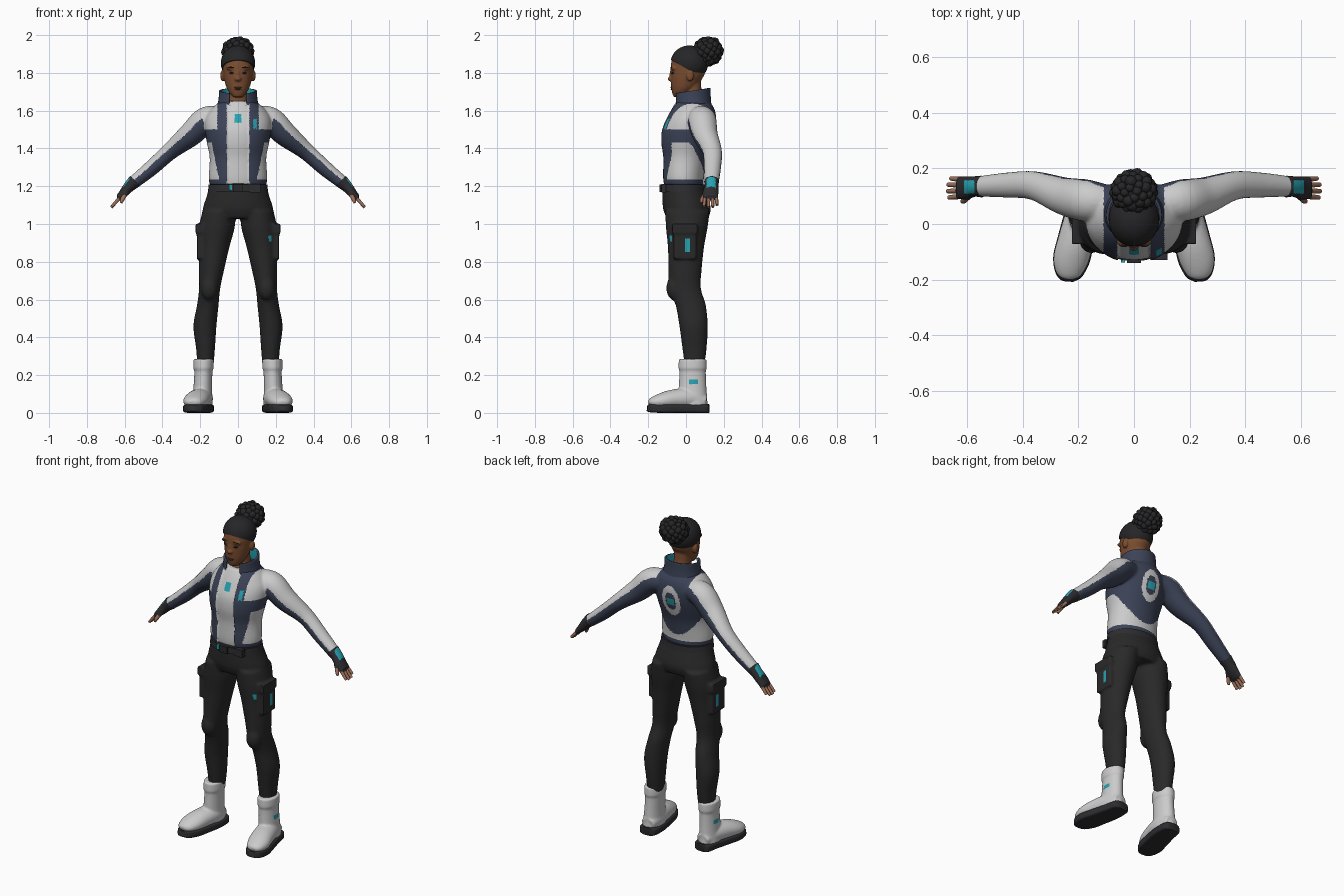
import bpy, bmesh, math, random
from mathutils import Vector, Matrix

cube = bpy.data.objects.get("Cube")
if cube:
    bpy.data.objects.remove(cube, do_unlink=True)


def material(name, r, g, b):
    m = bpy.data.materials.new(name)
    m.use_nodes = True
    m.diffuse_color = (r, g, b, 1)
    bsdf = next(n for n in m.node_tree.nodes if n.type == 'BSDF_PRINCIPLED')
    bsdf.inputs["Base Color"].default_value = (r, g, b, 1)
    bsdf.inputs["Roughness"].default_value = 0.8
    return m


NAVY = material("navy cloth", .045, .056, .095)
WHITE = material("off white", .6, .6, .6)
TEAL = material("teal trim", .02, .36, .44)
BLACK = material("charcoal cloth", .022, .022, .022)
HAIR = material("black hair", .019, .019, .021)
SKIN = material("brown skin", .2, .075, .03)
FINGER = material("light brown skin", .34, .16, .1)
LIP = material("dark lip", .12, .035, .022)
RUBBER = material("dark rubber", .026, .026, .03)

X, Y, Z = Vector((1, 0, 0)), Vector((0, 1, 0)), Vector((0, 0, 1))


def spline(points, steps):
    """Catmull-Rom through rows of numbers."""
    rows = [Vector(p) for p in points]
    out = []
    for i in range(len(rows) - 1):
        a, b, c, d = rows[max(i - 1, 0)], rows[i], rows[i + 1], rows[min(i + 2, len(rows) - 1)]
        for k in range(steps):
            t = k / steps
            out.append(.5 * (2 * b + (c - a) * t + (2 * a - 5 * b + 4 * c - d) * t ** 2
                             + (3 * b - a - 3 * c + d) * t ** 3))
    return out + [rows[-1]]


def tube(bm, points, side=1, axis=None, ref=Y, power=1, caps=True, n=40, steps=6):
    """Loft rows of (x, y, z, radius along ref, other radius)."""
    rows = spline(points, steps)
    for r in rows:
        r[0] *= side
    centres = [Vector(r[:3]) for r in rows]
    rings = []
    for i, (c, r) in enumerate(zip(centres, rows)):
        t = axis or (centres[min(i + 1, len(rows) - 1)] - centres[max(i - 1, 0)]).normalized()
        u = (ref - t * ref.dot(t)).normalized()
        v = t.cross(u)
        ring = []
        for k in range(n):
            ca, sa = math.cos(math.tau * k / n), math.sin(math.tau * k / n)
            ca, sa = (math.copysign(abs(q) ** power, q) for q in (ca, sa))
            ring.append(bm.verts.new(c + u * ca * r[3] + v * sa * r[4]))
        rings.append(ring)
    for a, b in zip(rings, rings[1:]):
        for k in range(n):
            bm.faces.new((a[k], a[k - 1], b[k - 1], b[k]))
    if caps:
        bm.faces.new(rings[0])
        bm.faces.new(rings[-1])


def ball(bm, loc, size, seg=20):
    bmesh.ops.create_uvsphere(bm, u_segments=seg, v_segments=seg // 2, radius=1,
                              matrix=Matrix.LocRotScale(Vector(loc), None, Vector(size)))


def box(bm, loc, size):
    bmesh.ops.create_cube(bm, size=1, matrix=Matrix.LocRotScale(Vector(loc), None, Vector(size)))


def part(name, bm, mats, voxel=0, rule=None, angle=50):
    """Make an object; optionally fuse its shells and colour faces by a rule."""
    bmesh.ops.recalc_face_normals(bm, faces=bm.faces)
    me = bpy.data.meshes.new(name)
    bm.to_mesh(me)
    bm.free()
    ob = bpy.data.objects.new(name, me)
    bpy.context.collection.objects.link(ob)
    if voxel:
        m = ob.modifiers.new("fuse", 'REMESH')
        m.mode, m.voxel_size = 'VOXEL', voxel
        s = ob.modifiers.new("soften", 'SMOOTH')
        s.factor, s.iterations = .5, 5
        bpy.context.view_layer.update()
        deps = bpy.context.evaluated_depsgraph_get()
        me = bpy.data.meshes.new_from_object(ob.evaluated_get(deps))
        ob.modifiers.clear()
        ob.data = me
    me.materials.clear()
    for m in mats:
        me.materials.append(m)
    for p in me.polygons:
        p.use_smooth = True
        p.material_index = mats.index(rule(p.center, p.normal)) if rule else 0
    me.set_sharp_from_angle(angle=math.radians(angle))
    return ob


SIDES = ((1, "left"), (-1, "right"))

# Jacket: torso and sleeves fused, panels coloured by position
bm = bmesh.new()
torso = [(1.205, .15, -.125, .095), (1.25, .155, -.13, .095), (1.35, .15, -.13, .11),
         (1.43, .165, -.14, .135), (1.5, .175, -.135, .155), (1.56, .172, -.11, .16),
         (1.61, .14, -.085, .15), (1.65, .095, -.06, .125)]
tube(bm, [(0, (f + b) / 2, z, (b - f) / 2, w) for z, w, f, b in torso], axis=Z)
for s, _ in SIDES:
    tube(bm, [(.09, .08, 1.56, .06, .06), (.17, .085, 1.55, .075, .07), (.25, .1, 1.475, .068, .064),
              (.36, .138, 1.385, .052, .046), (.46, .14, 1.295, .045, .041),
              (.565, .135, 1.21, .036, .034)], side=s)


def jacket_rule(c, n):
    x, y, z = abs(c.x), c.y, c.z
    up = n.dot(Vector((math.copysign(.68, c.x), 0, .73)))
    if y < 0 and x < .06:
        return TEAL if x < .016 and abs(z - 1.56) < .024 else WHITE
    if y < 0 and abs(c.x - .09) < .009 and abs(z - 1.53) < .026:
        return TEAL
    if y > .05 and x < .07:
        e = math.hypot(x / .06, (z - 1.49) / .095)
        if x < .022 and abs(z - 1.49) < .022:
            return TEAL
        if .58 < e < 1:
            return WHITE
    if x > .2 or (z > 1.5 and x > .11):
        return WHITE if up > .3 else NAVY
    if 1.235 < z < 1.43:
        if x > .1 + .2 * (z - 1.235) and (y < 0 or z < 1.27 + 6 * x * x):
            return WHITE
        if y > 0 and z < 1.27 + 6 * x * x:
            return WHITE
    return NAVY


jacket = part("jacket", bm, [NAVY, WHITE, TEAL], .007, jacket_rule)
for v in jacket.data.vertices:      # shirt sits behind the open jacket edges
    if abs(v.co.x) < .058 and v.co.y < 0:
        v.co.y += .01

# Standing collar with teal lining
bm = bmesh.new()
tube(bm, [(0, .035, 1.61, .1, .112), (0, .033, 1.66, .098, .103), (0, .033, 1.705, .098, .1)],
     axis=Z, caps=False, n=64)
bmesh.ops.delete(bm, context='FACES', geom=[
    f for f in bm.faces if f.calc_center_median().y < 0 and abs(f.calc_center_median().x) < .045])
for v in bm.verts:
    v.co.z += .15 * (v.co.y - .03)
collar = part("collar", bm, [NAVY, TEAL])
m = collar.modifiers.new("thickness", 'SOLIDIFY')
m.thickness, m.offset, m.material_offset = .011, -1, 1

# Trousers: pelvis, legs, knee pads and cargo pockets fused
bm = bmesh.new()
tube(bm, [(0, -.015, 1.215, .108, .148), (0, -.005, 1.15, .12, .165), (0, .005, 1.08, .126, .186),
          (0, .008, 1.03, .11, .175)], axis=Z)
for s, _ in SIDES:
    tube(bm, [(.1, .008, 1.07, .118, .088), (.112, .004, .98, .11, .094), (.125, 0, .88, .096, .08),
              (.14, -.005, .76, .088, .067), (.15, -.005, .66, .084, .056), (.16, .025, .57, .08, .057),
              (.175, .04, .46, .075, .061), (.172, .045, .34, .064, .05), (.172, .045, .25, .052, .043)],
         side=s, axis=Z)
    ball(bm, (s * .152, -.06, .66), (.045, .045, .065))
    box(bm, (s * .195, -.005, .9), (.046, .12, .17))
    box(bm, (s * .197, -.005, .975), (.054, .135, .05))


def trouser_rule(c, n):
    strip = abs(c.x) > .19 and abs(c.y - .01) < .012 and .85 < c.z < .92
    tab = abs(c.x - .17) < .008 and c.y < -.03 and .91 < c.z < .94
    return TEAL if strip or tab else BLACK


part("trousers", bm, [BLACK, TEAL], .008, trouser_rule)

# Belt, pouch and buckle
bm = bmesh.new()
tube(bm, [(0, -.013, 1.172, .121, .159), (0, -.014, 1.208, .119, .155)], axis=Z, steps=1, n=64)
box(bm, (.09, -.118, 1.19), (.06, .025, .045))
part("belt", bm, [RUBBER])
bm = bmesh.new()
box(bm, (0, -.134, 1.19), (.05, .014, .04))
part("buckle", bm, [BLACK])
bm = bmesh.new()
box(bm, (-.04, -.134, 1.195), (.014, .009, .03))
part("belt_tag", bm, [TEAL])

# Boots and soles
for s, side in SIDES:
    bm = bmesh.new()
    tube(bm, [(.182, .035, .285, .073, .053), (.183, .035, .235, .075, .054), (.183, .035, .22, .07, .048),
              (.187, .035, .12, .074, .05), (.19, .035, .04, .08, .057)], side=s, axis=Z)
    tube(bm, [(.185, .105, .06, .04, .035), (.19, .03, .075, .058, .055), (.21, -.06, .072, .064, .053),
              (.228, -.13, .062, .063, .043), (.236, -.18, .055, .045, .027),
              (.238, -.197, .05, .02, .012)], side=s, ref=X)

    def boot_rule(c, n):
        return TEAL if abs(c.x) > .22 and abs(c.y - .04) < .022 and abs(c.z - .165) < .013 else WHITE

    part(side + "_boot", bm, [WHITE, TEAL], .006, boot_rule)
    bm = bmesh.new()
    tube(bm, [(.183, .122, .023, .03, .023), (.184, .105, .023, .052, .023), (.19, .03, .023, .062, .023),
              (.21, -.06, .023, .066, .023), (.226, -.13, .023, .066, .023),
              (.235, -.185, .024, .047, .021), (.237, -.205, .026, .02, .017)],
         side=s, ref=X, power=.4)
    part(side + "_sole", bm, [RUBBER])

# Fingerless gloves, fingers and thumbs
for s, side in SIDES:
    glove, fingers = bmesh.new(), bmesh.new()
    tube(glove, [(.545, .135, 1.228, .04, .038), (.575, .135, 1.2, .037, .031),
                 (.605, .13, 1.165, .042, .024), (.632, .13, 1.138, .038, .017)], side=s)
    for i, reach in enumerate((.92, 1, .97, .8)):
        y = .13 + (i - 1.5) * .0195
        base, tip = Vector((.615, y, 1.152)), Vector((.056, (i - 1.5) * .004, -.064)) * reach
        for target, a, b, r in ((glove, 0, .42, .0125), (fingers, .3, 1, .0098)):
            p, q = base + tip * a, base + tip * b
            tube(target, [(*p, r, r), (*q, r * .8, r * .8)], side=s, n=12, steps=3)
    tube(glove, [(.58, .12, 1.185, .016, .016), (.603, .095, 1.15, .014, .014)], side=s, n=12)
    tube(fingers, [(.598, .1, 1.157, .012, .012), (.612, .085, 1.13, .011, .011),
                   (.619, .081, 1.112, .007, .007)], side=s, n=12)

    def glove_rule(c, n):
        up = n.dot(Vector((math.copysign(.68, c.x), 0, .73)))
        return TEAL if up > .6 and .575 < abs(c.x) < .612 and abs(c.y - .133) < .024 else RUBBER

    part(side + "_glove", glove, [RUBBER, TEAL], .004, glove_rule)
    part(side + "_fingers", fingers, [FINGER])

# Head with neck, nose, brow and ears
bm = bmesh.new()
tube(bm, [(0, -.04, 1.672, .025, .025), (0, -.03, 1.69, .042, .042), (0, -.012, 1.72, .066, .06),
          (0, 0, 1.76, .08, .072), (0, .01, 1.8, .091, .079), (0, .01, 1.85, .089, .081),
          (0, .015, 1.9, .078, .07), (0, .02, 1.93, .05, .045)], axis=Z)
tube(bm, [(0, .035, 1.6, .09, .08), (0, .035, 1.65, .062, .056), (0, .035, 1.7, .048, .048),
          (0, .03, 1.76, .05, .05)], axis=Z)
ball(bm, (0, -.077, 1.768), (.019, .021, .014))
ball(bm, (0, -.074, 1.79), (.01, .014, .032))
for s, _ in SIDES:
    ball(bm, (s * .035, -.066, 1.825), (.028, .015, .012))
    ball(bm, (s * .082, .022, 1.785), (.012, .02, .03))
part("head", bm, [SKIN], .005)

# Eyes, brows and lips
bm = bmesh.new()
for s, _ in SIDES:
    ball(bm, (s * .032, -.068, 1.799), (.014, .01, .006))
    ball(bm, (s * .036, -.072, 1.829), (.02, .011, .004))
part("eyes_and_brows", bm, [HAIR])
bm = bmesh.new()
ball(bm, (0, -.071, 1.722), (.023, .011, .005))
ball(bm, (0, -.07, 1.714), (.019, .011, .005))
part("lips", bm, [LIP])

# Swept-back hair, cut along a sloping hairline
bm = bmesh.new()
ball(bm, (0, .018, 1.852), (.091, .1, .093), 48)
cut = bmesh.ops.bisect_plane(bm, geom=bm.verts[:] + bm.edges[:] + bm.faces[:],
                             plane_co=(0, -.02, 1.835), plane_no=(0, .55, 1), clear_inner=True)
bmesh.ops.holes_fill(bm, edges=[e for e in bm.edges if e.is_boundary])
part("swept_hair", bm, [HAIR])

# Curly bun
random.seed(4)
bm = bmesh.new()
bun = Vector((0, .118, 1.915))
ball(bm, bun, (.068, .064, .064), 24)
count = 70
for i in range(count):
    h = 1 - 2 * (i + .5) / count
    a, w = i * 2.4, math.sqrt(1 - h * h)
    r = random.uniform(.016, .023)
    ball(bm, bun + Vector((w * math.cos(a) * .068, w * math.sin(a) * .062, h * .062)), (r, r, r), 12)
part("hair_bun", bm, [HAIR])
